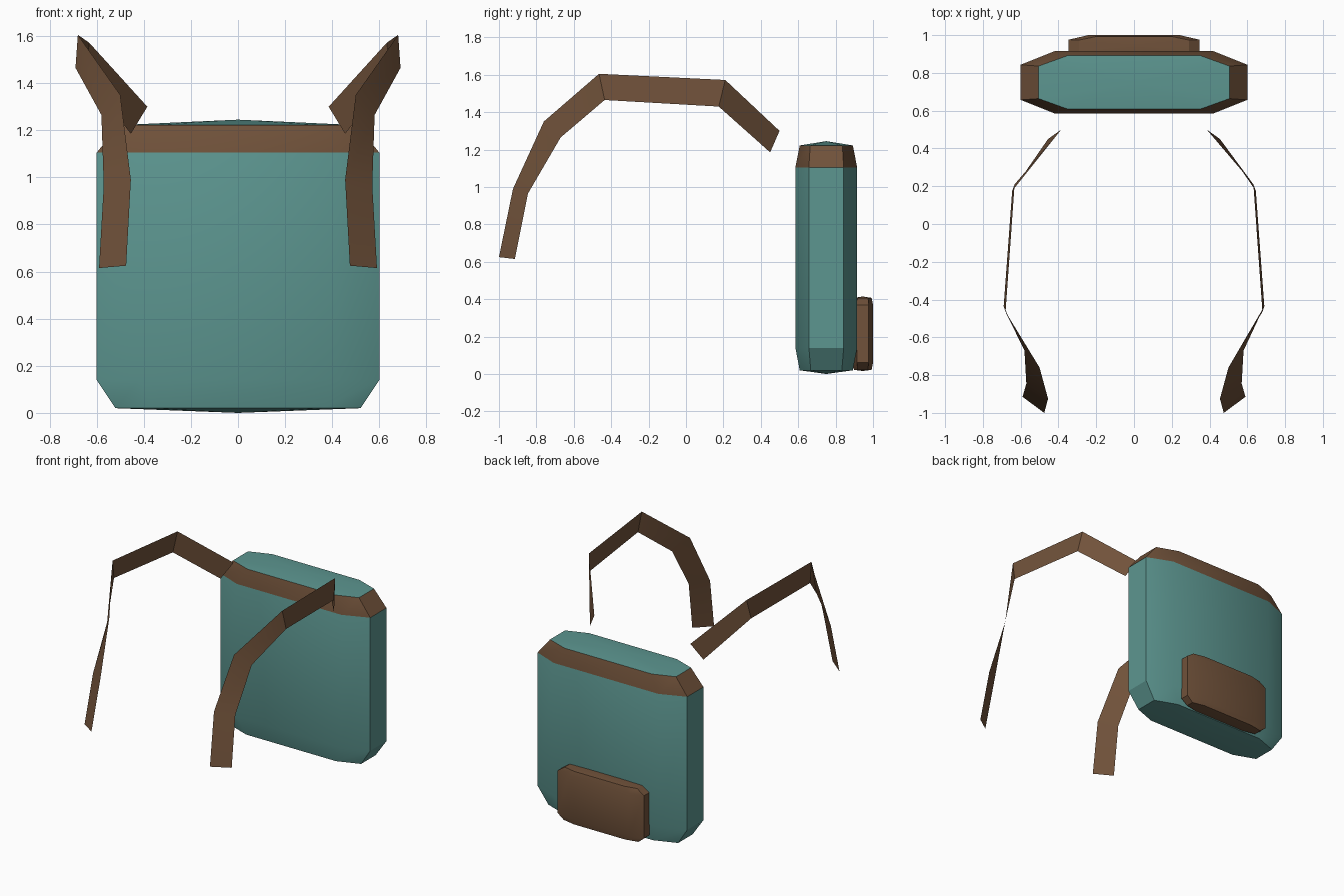
import bpy, bmesh

if "Cube" in bpy.data.objects:
    bpy.data.objects.remove(bpy.data.objects["Cube"])


def material(name, rgb):
    m = bpy.data.materials.new(name)
    m.diffuse_color = (*rgb, 1)
    m.use_nodes = True
    m.node_tree.nodes["Principled BSDF"].inputs["Base Color"].default_value = m.diffuse_color
    return m


TEAL = material("teal fabric", (0.108, 0.305, 0.28))
BROWN = material("brown leather", (0.165, 0.085, 0.043))


def finish(bm, name, mats):
    bmesh.ops.recalc_face_normals(bm, faces=bm.faces)
    me = bpy.data.meshes.new(name)
    bm.to_mesh(me)
    bm.free()
    ob = bpy.data.objects.new(name, me)
    bpy.context.collection.objects.link(ob)
    for m in mats:
        me.materials.append(m)
    bpy.ops.object.select_all(action='DESELECT')
    ob.select_set(True)
    bpy.context.view_layer.objects.active = ob
    bpy.ops.object.shade_smooth_by_angle(angle=0.52)
    return ob


def pouch(name, centre_y, base_z, scale, mats, band=False):
    """Stacked eight-sided rings closed by shallow pointed caps."""
    sx, sy, sz = scale
    # half width, corner x, half depth, corner y, height
    rings = [(0.52, 0.36, 0.142, 0.083, 0.02),
             (0.60, 0.42, 0.165, 0.093, 0.14),
             (0.60, 0.42, 0.165, 0.093, 1.105),
             (0.505, 0.35, 0.142, 0.086, 1.222)]
    bm = bmesh.new()

    def vert(x, y, z):
        return bm.verts.new((x * sx, centre_y + y * sy, base_z + z * sz))

    loops = []
    for w, cx, d, cy, z in rings:
        quarter = [(w, cy), (cx, d)]
        outline = (quarter + [(-x, y) for x, y in reversed(quarter)]
                   + [(-x, -y) for x, y in quarter]
                   + [(x, -y) for x, y in reversed(quarter)])
        loops.append([vert(x, y, z) for x, y in outline])
    bottom, top = vert(0, 0, 0), vert(0, 0, 1.245)
    for i in range(8):
        j = (i + 1) % 8
        for k in range(3):
            f = bm.faces.new((loops[k][i], loops[k][j], loops[k + 1][j], loops[k + 1][i]))
            f.material_index = 1 if band and k == 2 else 0
        bm.faces.new((loops[0][j], loops[0][i], bottom))
        bm.faces.new((loops[3][i], loops[3][j], top))
    return finish(bm, name, mats)


# Main bag with brown rim, and the small rear pocket
pouch("bag_body", 0.75, 0, (1, 1, 1), [TEAL, BROWN], band=True)
pouch("rear_pocket", 0.945, 0.016, (0.576, 0.333, 0.32), [BROWN])

# Shoulder straps: a flat ribbon through upper and lower edge points
UPPER = [(0.475, -1.0, 0.625), (0.455, -0.925, 0.99), (0.50, -0.76, 1.35),
         (0.68, -0.465, 1.605), (0.632, 0.21, 1.572), (0.385, 0.50, 1.30)]
LOWER = [(0.59, -0.915, 0.615), (0.57, -0.845, 0.965), (0.58, -0.67, 1.265),
         (0.69, -0.435, 1.465), (0.645, 0.175, 1.43), (0.455, 0.45, 1.185)]


def strap(name, side):
    bm = bmesh.new()
    a = [bm.verts.new((side * x, y, z)) for x, y, z in UPPER]
    b = [bm.verts.new((side * x, y, z)) for x, y, z in LOWER]
    for i in range(len(a) - 1):
        quad = (a[i], b[i], b[i + 1], a[i + 1])
        bm.faces.new(quad if side > 0 else quad[::-1])
    finish(bm, name, [BROWN])


strap("right_strap", 1)
strap("left_strap", -1)
